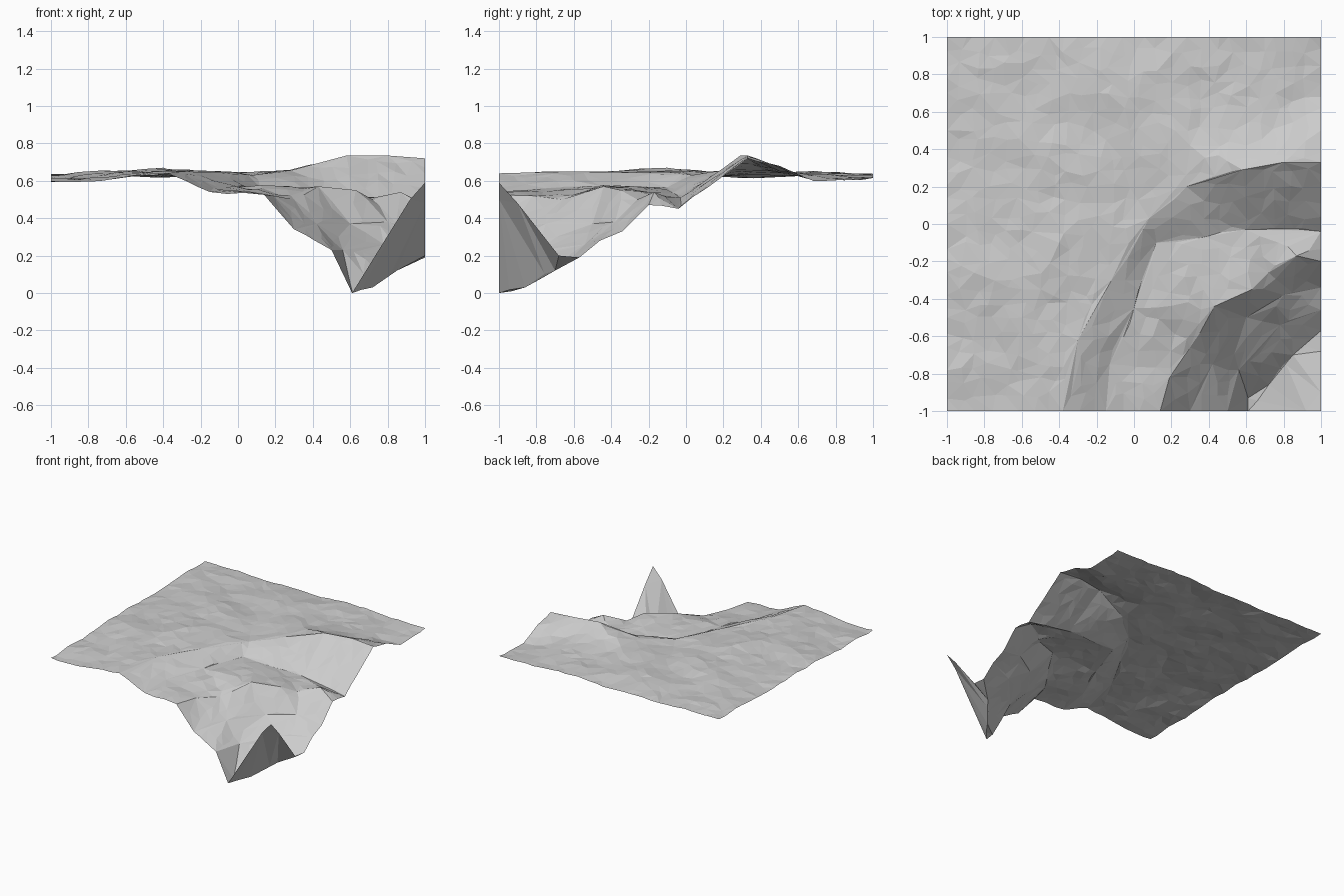
import bpy, random
from mathutils import Vector, noise
from mathutils.geometry import delaunay_2d_cdt
from mathutils.bvhtree import BVHTree

if "Cube" in bpy.data.objects:
    bpy.data.objects.remove(bpy.data.objects["Cube"])

random.seed(4)

# Terrain break lines, each running from the front edge round to the right edge
crest = [(-.38, -1, .64), (-.3, -.62, .65), (-.12, -.3, .645), (.08, .03, .63),
         (.28, .2, .655), (.58, .29, .735), (.8, .33, .735), (1, .33, .72)]
slope_foot = [(-.15, -1, .54), (-.13, -.75, .56), (0, -.45, .57), (.12, -.1, .565),
              (.38, -.07, .535), (.6, -.03, .51), (1, -.04, .45)]
lip = [(.14, -1, .525), (.19, -.82, .52), (.3, -.66, .5), (.43, -.44, .57),
       (.63, -.35, .55), (.72, -.26, .5), (.87, -.17, .54), (1, -.2, .47)]
upper_bank = [(.3, -1, .34), (.42, -.75, .37), (.6, -.5, .37), (.8, -.38, .38), (1, -.34, .33)]
lower_bank = [(.5, -1, .23), (.56, -.78, .23), (.78, -.54, .26), (1, -.46, .28)]
river_bed = [(.61, -1, 0), (.61, -.93, .01), (.72, -.86, .03), (.85, -.7, .12), (1, -.57, .19)]
far_bank = [(.92, -1, .5), (1, -.9, .48)]
lines = [crest, slope_foot, lip, upper_bank, lower_bank, river_bed, far_bank]

# Spot heights: corners, plateau edges and gentle undulations
spots = [(1, -1, .59), (1, -.68, .2), (-1, -1, .6), (-1, -.5, .61), (-1, 0, .63), (-1, .5, .62),
         (-1, 1, .63), (-.3, 1, .625), (.4, 1, .63), (1, 1, .615), (1, .5, .68), (1, .68, .6),
         (-.7, -1, .605), (-.6, -.5, .65), (-.4, -.1, .67), (-.7, .1, .64), (-.25, .2, .655),
         (.3, .42, .66), (-.15, .45, .63), (.35, .52, .64), (-.05, .62, .65), (.5, .64, .64),
         (-.6, .55, .645), (-.3, .78, .635), (.5, .82, .63), (.6, .42, .685)]


def triangulate(points, chains):
    """Delaunay surface through 3D points that keeps the break lines as edges."""
    edges, pts = [], []
    for c in chains:
        edges += [(len(pts) + i, len(pts) + i + 1) for i in range(len(c) - 1)]
        pts += c
    pts = pts + points
    flat, _, faces, origin, _, _ = delaunay_2d_cdt(
        [Vector(p[:2]) for p in pts], edges, [], 0, 1e-5)
    verts = [(v.x, v.y, pts[o[0]][2]) for v, o in zip(flat, origin)]
    return verts, [tuple(f) for f in faces]


# Coarse surface used to read heights
guide = BVHTree.FromPolygons(*triangulate(spots, lines))


def height(x, y):
    hit = guide.ray_cast(Vector((x * .9999, y * .9999, 2)), Vector((0, 0, -1)))[0]
    rough = noise.noise(Vector((x * 3.2, y * 5, 1.7))) * .014 + random.uniform(-.005, .005)
    return max(.005, min(.735, (hit.z if hit else .62) + rough))


# Scattered fill points on a jittered grid, kept clear of the break lines
key = [p for c in lines for p in c] + spots
fill, n = [], 25
for i in range(n + 1):
    for j in range(n + 1):
        x, y = -1 + 2 * i / n, -1 + 2 * j / n
        if 0 < i < n:
            x += random.uniform(-.026, .026)
        if 0 < j < n:
            y += random.uniform(-.026, .026)
        # the far bank stays as large plain facets
        if x - y > 1.62:
            continue
        if all((x - p[0]) ** 2 + (y - p[1]) ** 2 > .0022 for p in key):
            fill.append((x, y, height(x, y)))

# Final faceted terrain sheet
verts, faces = triangulate(fill + spots, lines)
mesh = bpy.data.meshes.new("terrain")
mesh.from_pydata(verts, [], faces)
mesh.update()
terrain = bpy.data.objects.new("terrain", mesh)
bpy.context.collection.objects.link(terrain)

rock = bpy.data.materials.new("light grey rock")
rock.diffuse_color = (.6, .6, .6, 1)
rock.use_nodes = True
rock.node_tree.nodes["Principled BSDF"].inputs["Base Color"].default_value = rock.diffuse_color
mesh.materials.append(rock)
